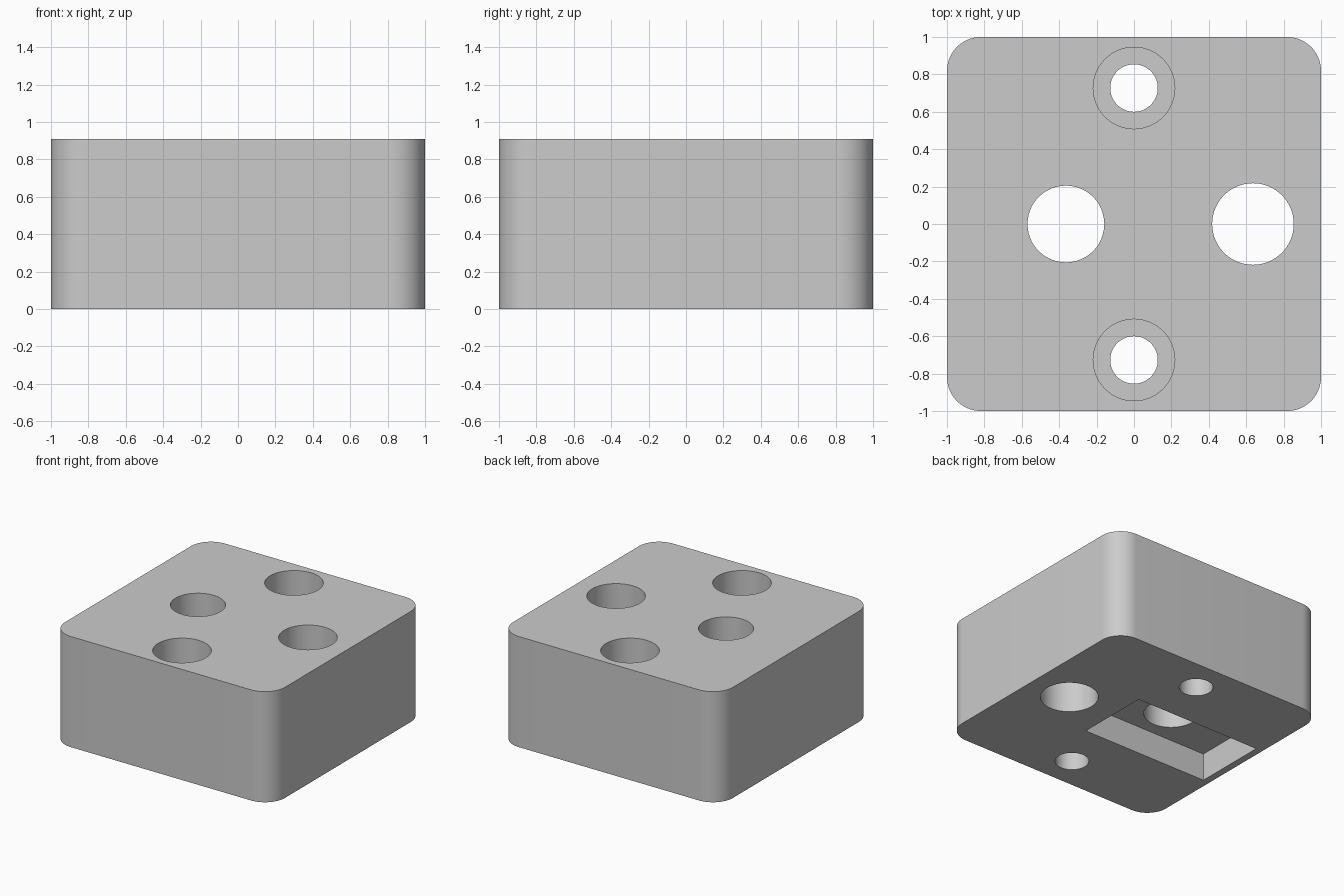
import bpy, bmesh
from math import radians

cube = bpy.data.objects.get("Cube")
if cube:
    bpy.data.objects.remove(cube, do_unlink=True)

HEIGHT = 0.909
POCKET_DEPTH = 0.227
SEAT_Z = 0.41          # floor of the screw head recesses

# Plain grey material
grey = bpy.data.materials.new("plain grey")
grey.use_nodes = True
color = (0.6, 0.6, 0.6, 1)
grey.diffuse_color = color
grey.node_tree.nodes["Principled BSDF"].inputs["Base Color"].default_value = color


def box(name, center, size):
    bpy.ops.mesh.primitive_cube_add(size=1, location=center)
    ob = bpy.context.object
    ob.name = name
    ob.scale = size
    bpy.ops.object.transform_apply(location=True, rotation=False, scale=True)
    return ob


def cylinder(name, x, y, radius, low, high):
    bpy.ops.mesh.primitive_cylinder_add(
        vertices=96, radius=radius, depth=high - low, location=(x, y, (low + high) / 2))
    ob = bpy.context.object
    ob.name = name
    return ob


def cut(target, cutter):
    cutter.hide_render = True
    mod = target.modifiers.new("cut", "BOOLEAN")
    mod.operation = "DIFFERENCE"
    mod.solver = "EXACT"
    mod.object = cutter
    bpy.context.view_layer.objects.active = target
    bpy.ops.object.modifier_apply(modifier=mod.name)
    bpy.data.objects.remove(cutter, do_unlink=True)


# Block with rounded upright edges
block = box("mounting_block", (0, 0, HEIGHT / 2), (2, 2, HEIGHT))
bm = bmesh.new()
bm.from_mesh(block.data)
upright = [e for e in bm.edges if abs(e.verts[0].co.z - e.verts[1].co.z) > 0.5]
bmesh.ops.bevel(bm, geom=upright, offset=0.182, segments=16, profile=0.5, affect="EDGES")
bm.to_mesh(block.data)
bm.free()
block.data.materials.clear()
block.data.materials.append(grey)

# Rectangular pocket in the underside
cut(block, box("pocket_cutter", (-0.364, 0, 0), (1.155, 0.618, POCKET_DEPTH * 2)))

# Two large through holes
cut(block, cylinder("pocket_hole_cutter", -0.364, 0, 0.205, -0.1, 1))
cut(block, cylinder("side_hole_cutter", 0.636, 0, 0.218, -0.1, 1))

# Counterbored screw holes, front and back
for side in (-1, 1):
    y = side * 0.727
    cut(block, cylinder("screw_hole_cutter", 0, y, 0.127, -0.1, 1))
    cut(block, cylinder("screw_head_cutter", 0, y, 0.218, SEAT_Z, 1))

bpy.ops.object.select_all(action="DESELECT")
block.select_set(True)
bpy.context.view_layer.objects.active = block
bpy.ops.object.shade_smooth_by_angle(angle=radians(30))
